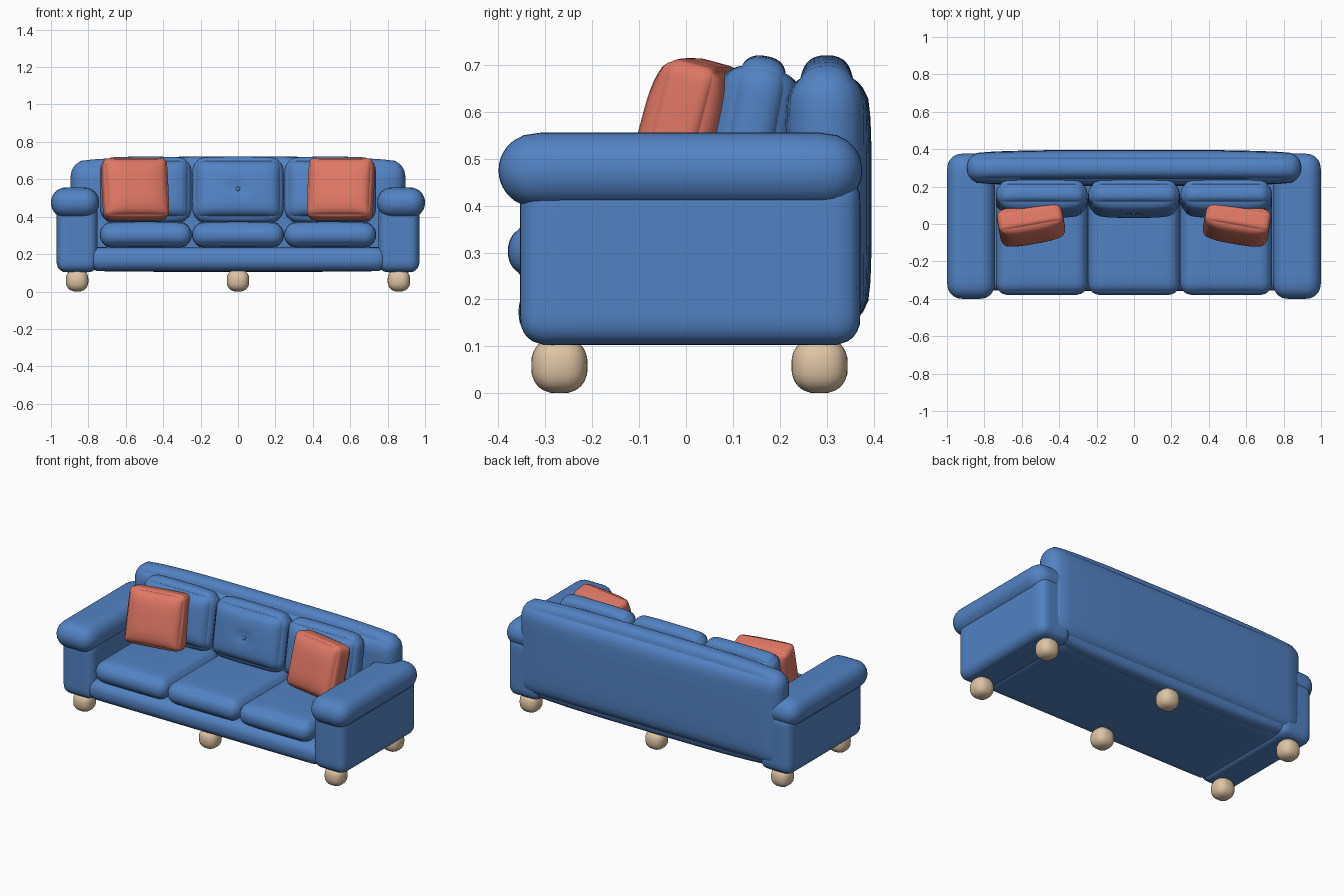
import bpy, bmesh, math
from mathutils import Vector

if "Cube" in bpy.data.objects:
    bpy.data.objects.remove(bpy.data.objects["Cube"])


def material(name, rgb):
    m = bpy.data.materials.new(name)
    m.use_nodes = True
    m.diffuse_color = (*rgb, 1)
    m.node_tree.nodes["Principled BSDF"].inputs["Base Color"].default_value = (*rgb, 1)
    return m


BLUE = material("blue fabric", (0.085, 0.225, 0.55))
CORAL = material("coral fabric", (0.74, 0.185, 0.13))
WOOD = material("pale wood", (0.73, 0.55, 0.37))


def soft_box(name, mat, lo, hi, radius, bulge=(0, 0, 0), rot=(0, 0, 0), cuts=17, dimple=0):
    """Box between lo and hi with rounded edges, puffed faces and an optional front dimple."""
    half = [(b - a) / 2 for a, b in zip(lo, hi)]
    bm = bmesh.new()
    bmesh.ops.create_cube(bm, size=2)
    bmesh.ops.subdivide_edges(bm, edges=bm.edges[:], cuts=cuts, use_grid_fill=True)
    for v in bm.verts:
        # crowd the grid toward the edges, where the rounding is
        c = [math.sin(t * math.pi / 2) for t in v.co]
        p = Vector(c[i] * half[i] for i in range(3))
        core = Vector(max(-half[i] + radius[i], min(half[i] - radius[i], p[i])) for i in range(3))
        d = Vector((p[i] - core[i]) / radius[i] for i in range(3))
        if d.length > 0:
            d.normalize()
        for i in range(3):
            u, w = c[(i + 1) % 3], c[(i + 2) % 3]
            v.co[i] = core[i] + d[i] * radius[i] + bulge[i] * c[i] * (1 - u**4) * (1 - w**4)
        if c[1] < -0.9:
            v.co.y += dimple * math.exp(-(p.x**2 + p.z**2) / 0.001)
    me = bpy.data.meshes.new(name)
    bm.to_mesh(me)
    bm.free()
    me.materials.append(mat)
    me.shade_smooth()
    ob = bpy.data.objects.new(name, me)
    ob.location = [(a + b) / 2 for a, b in zip(lo, hi)]
    ob.rotation_euler = [math.radians(a) for a in rot]
    bpy.context.collection.objects.link(ob)
    return ob


# Frame
soft_box("base", BLUE, (-0.8, -0.357, 0.108), (0.8, 0.33, 0.238), (0.06, 0.06, 0.06))
soft_box("backrest", BLUE, (-0.895, 0.222, 0.13), (0.895, 0.378, 0.695),
         (0.07, 0.075, 0.08), (0, 0.018, 0.026))

# Arms
for side, s in (("left", 1), ("right", -1)):
    def span(a, b):
        return sorted((s * a, s * b))
    a, b = span(0.75, 0.97)
    soft_box(side + "_arm", BLUE, (a, -0.354, 0.103), (b, 0.372, 0.47), (0.05, 0.055, 0.055))
    a, b = span(0.742, 1.0)
    soft_box(side + "_arm_roll", BLUE, (a, -0.4, 0.395), (b, 0.376, 0.556), (0.078, 0.085, 0.08))

# Seat and back cushions, each back cushion with a button
for label, x in (("right", -0.493), ("middle", 0), ("left", 0.493)):
    soft_box(label + "_seat_cushion", BLUE, (x - 0.246, -0.376, 0.24), (x + 0.246, 0.2, 0.366),
             (0.06, 0.06, 0.062), (0, 0.004, 0.01))
    soft_box(label + "_back_cushion", BLUE, (x - 0.24, 0.075, 0.375), (x + 0.24, 0.205, 0.71),
             (0.055, 0.06, 0.06), (0.005, 0.03, 0.012), (-10, 0, 0), dimple=0.02)
    soft_box(label + "_button", BLUE, (x - 0.012, 0.049, 0.537), (x + 0.012, 0.066, 0.561),
             (0.011, 0.008, 0.011), cuts=5)

# Throw pillows
for label, s in (("left", 1), ("right", -1)):
    x = 0.55 * s
    soft_box(label + "_throw_pillow", CORAL, (x - 0.172, -0.055, 0.387), (x + 0.172, 0.06, 0.707),
             (0.025, 0.03, 0.025), (0.004, 0.035, 0.006), (-15, 0, -10 * s))

# Feet
for row, y in (("front", -0.27), ("back", 0.285)):
    for label, x in (("right", -0.86), ("middle", 0), ("left", 0.86)):
        soft_box(f"{row}_{label}_foot", WOOD, (x - 0.06, y - 0.06, 0), (x + 0.06, y + 0.06, 0.118),
                 (0.05, 0.05, 0.05), cuts=9)
